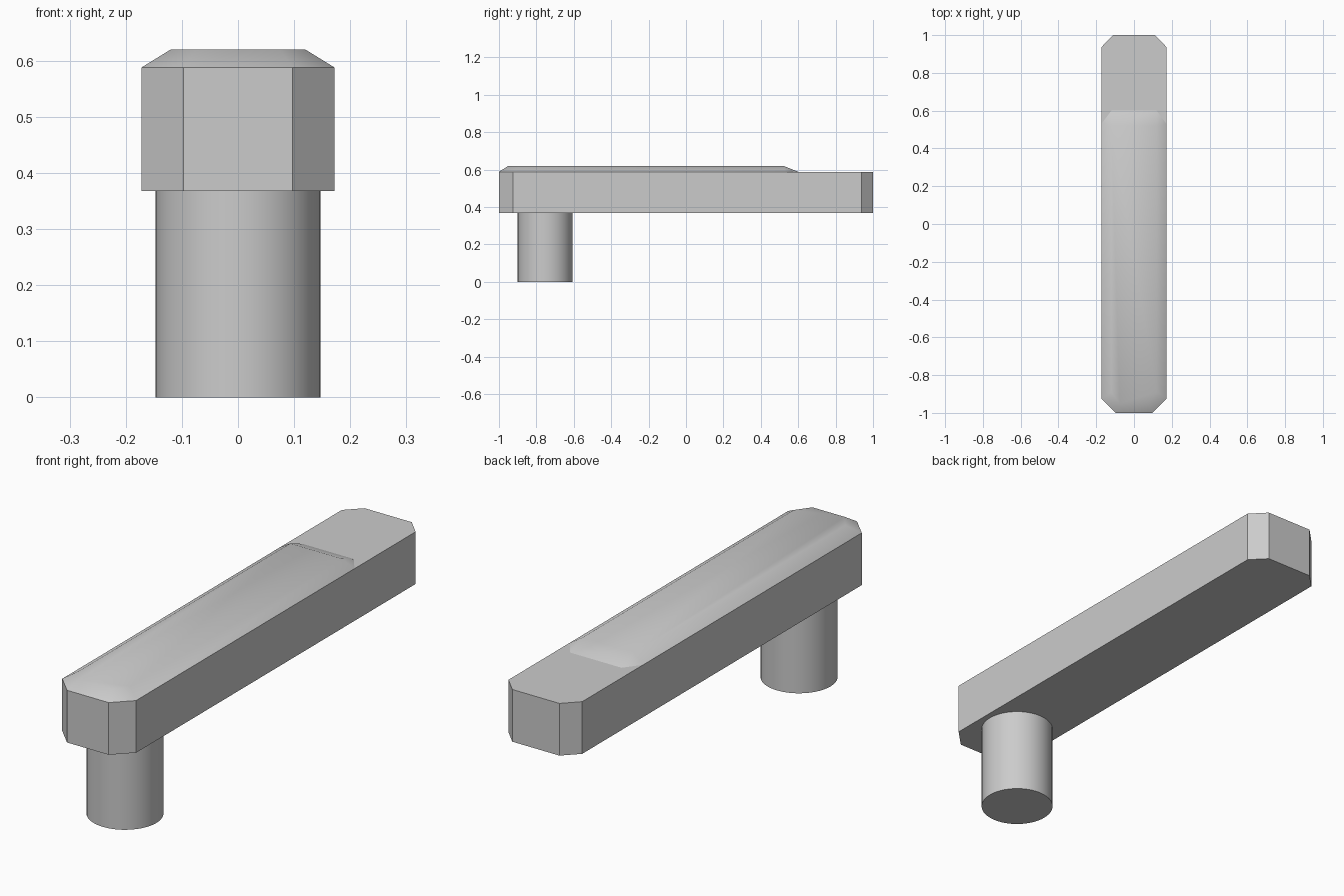
import bpy, bmesh, math

cube = bpy.data.objects.get("Cube")
if cube:
    bpy.data.objects.remove(cube, do_unlink=True)

grey = bpy.data.materials.new("plain_grey")
grey.use_nodes = True
grey.diffuse_color = (0.6, 0.6, 0.6, 1)
grey.node_tree.nodes["Principled BSDF"].inputs["Base Color"].default_value = (0.6, 0.6, 0.6, 1)

LOW, MID, TOP = 0.368, 0.588, 0.62


def finish(name, bm):
    bmesh.ops.recalc_face_normals(bm, faces=bm.faces)
    mesh = bpy.data.meshes.new(name)
    bm.to_mesh(mesh)
    bm.free()
    obj = bpy.data.objects.new(name, mesh)
    bpy.context.collection.objects.link(obj)
    mesh.materials.append(grey)
    bpy.ops.object.select_all(action="DESELECT")
    obj.select_set(True)
    bpy.context.view_layer.objects.active = obj
    bpy.ops.object.shade_smooth_by_angle(angle=math.radians(30))


def mirrored_ring(bm, half, z):
    """Closed outline from its +x half, listed front to back."""
    points = half + [(-x, y) for x, y in reversed(half)]
    return [bm.verts.new((x, y, z)) for x, y in points]


# Long bar with chamfered corners
bm = bmesh.new()
outline = [(0.097, -1), (0.172, -0.925), (0.172, 0.937), (0.11, 1)]
lower = mirrored_ring(bm, outline, LOW)
upper = mirrored_ring(bm, outline, MID)
for i in range(len(lower)):
    j = (i + 1) % len(lower)
    bm.faces.new((lower[i], lower[j], upper[j], upper[i]))
bm.faces.new(lower)
bm.faces.new(upper)
finish("handle_bar", bm)

# Raised top with sloping edges that ends in a ramp
bm = bmesh.new()
b = mirrored_ring(bm, [(0.097, -1), (0.172, -0.925), (0.172, 0.53), (0.12, 0.6)], MID)
t = mirrored_ring(bm, [(0.075, -0.95), (0.12, -0.89), (0.12, 0.52)], TOP)
bm.faces.new(t)
bm.faces.new((b[7], b[0], t[0], t[5]))
bm.faces.new((b[3], b[4], t[3], t[2]))
for b0, b1, b2, b3, t0, t1, t2 in ((0, 1, 2, 3, 0, 1, 2), (7, 6, 5, 4, 5, 4, 3)):
    bm.faces.new((b[b0], b[b1], t[t1], t[t0]))
    bm.faces.new((b[b1], b[b2], t[t2], t[t1]))
    bm.faces.new((b[b2], b[b3], t[t2]))
finish("raised_top", bm)

# Round spindle under the front end
bm = bmesh.new()
bmesh.ops.create_cone(bm, cap_ends=True, segments=48, radius1=0.147, radius2=0.147, depth=LOW)
bmesh.ops.translate(bm, verts=bm.verts, vec=(0, -0.753, LOW / 2))
finish("spindle", bm)
